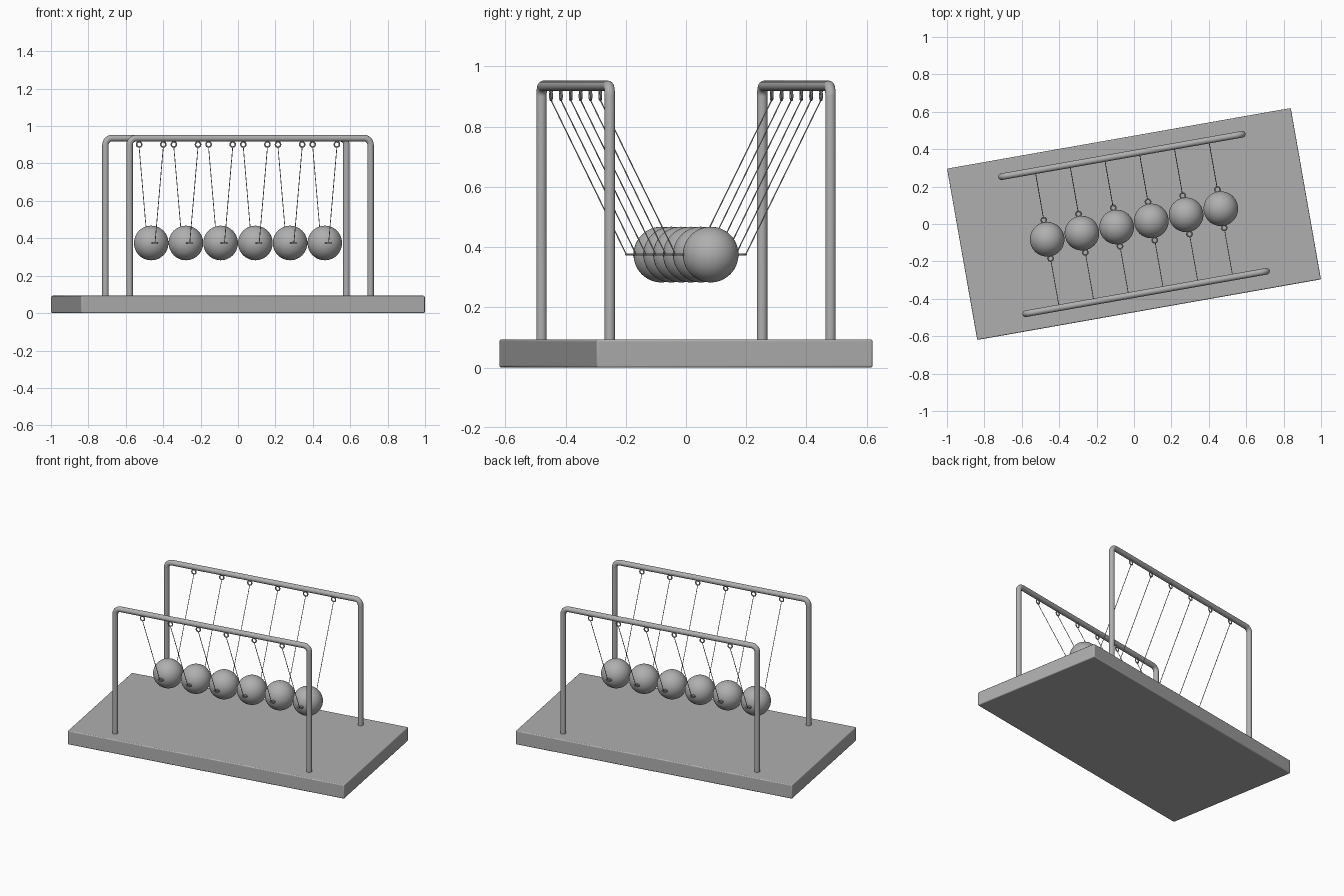
import bpy, math
from math import sin, cos, pi
from mathutils import Matrix

if "Cube" in bpy.data.objects:
    bpy.data.objects.remove(bpy.data.objects["Cube"])

TURN = Matrix.Rotation(math.radians(10), 4, 'Z')
N, GAP, R = 6, 0.1885, 0.0925          # balls
BALL_Z, RAIL_Z, RAIL_Y, POST_X = 0.375, 0.935, 0.372, 0.654
BASE_TOP = 0.093

# One dark grey for every part
metal = bpy.data.materials.new("dark_grey")
metal.diffuse_color = (0.43, 0.43, 0.43, 1)
metal.use_nodes = True
metal.node_tree.nodes["Principled BSDF"].inputs["Base Color"].default_value = metal.diffuse_color


def finish(name):
    ob = bpy.context.object
    ob.name = name
    ob.data.materials.clear()
    ob.data.materials.append(metal)
    bpy.ops.object.shade_smooth_by_angle()
    ob.matrix_world = TURN @ ob.matrix_basis


def tube(name, pts, radius, res):
    cu = bpy.data.curves.new(name, 'CURVE')
    cu.dimensions = '3D'
    cu.bevel_depth, cu.bevel_resolution, cu.use_fill_caps = radius, res, True
    sp = cu.splines.new('POLY')
    sp.points.add(len(pts) - 1)
    for p, co in zip(sp.points, pts):
        p.co = (*co, 1)
    ob = bpy.data.objects.new(name, cu)
    bpy.context.collection.objects.link(ob)
    bpy.ops.object.select_all(action='DESELECT')
    ob.select_set(True)
    bpy.context.view_layer.objects.active = ob
    bpy.ops.object.convert(target='MESH')
    finish(name)


def ring(name, loc, rot=(0, 0, 0)):
    bpy.ops.mesh.primitive_torus_add(location=loc, rotation=rot, major_radius=0.014,
                                     minor_radius=0.004, major_segments=24, minor_segments=10)
    finish(name)


def stem(name, loc, length, rot=(0, 0, 0)):
    bpy.ops.mesh.primitive_cylinder_add(vertices=16, radius=0.006, depth=length,
                                        location=loc, rotation=rot)
    finish(name)


# Base slab with softened edges
bpy.ops.mesh.primitive_cube_add(size=1)
slab = bpy.context.object
slab.data.transform(Matrix.Translation((0, 0, BASE_TOP / 2))
                    @ Matrix.Diagonal((1.866, 0.93, BASE_TOP, 1)))
bev = slab.modifiers.new("soft_edges", 'BEVEL')
bev.width, bev.segments = 0.006, 3
finish("base")

for side, label in ((-1, "front"), (1, "back")):
    # Bent tube frame: post, rounded corner, rail, rounded corner, post
    y, b = side * RAIL_Y, 0.035
    right = [(POST_X - b + b * cos(a), y, RAIL_Z - b + b * sin(a))
             for a in (i * pi / 16 for i in range(9))]
    left = [(-px, py, pz) for px, py, pz in reversed(right)]
    foot = BASE_TOP - 0.01
    tube(label + "_frame", [(POST_X, y, foot)] + right + left + [(-POST_X, y, foot)], 0.0175, 6)

    for i in range(N):
        x = (i - (N - 1) / 2) * GAP
        # Eyelet under the rail
        stem(f"{label}_eyelet_stem_{i + 1}", (x, y, 0.920), 0.012)
        ring(f"{label}_eyelet_{i + 1}", (x, y, 0.902), (pi / 2, 0, 0))
        # Eyelet on the ball, lying flat
        stem(f"{label}_ball_stem_{i + 1}", (x, side * 0.090, BALL_Z), 0.008, (pi / 2, 0, 0))
        ring(f"{label}_ball_ring_{i + 1}", (x, side * 0.104, BALL_Z))
        # String between the two eyelets
        tube(f"{label}_string_{i + 1}", [(x, y, 0.888), (x, side * 0.118, BALL_Z)], 0.002, 2)

# Row of balls
for i in range(N):
    bpy.ops.mesh.primitive_uv_sphere_add(segments=48, ring_count=24, radius=R,
                                         location=((i - (N - 1) / 2) * GAP, 0, BALL_Z))
    finish(f"ball_{i + 1}")
